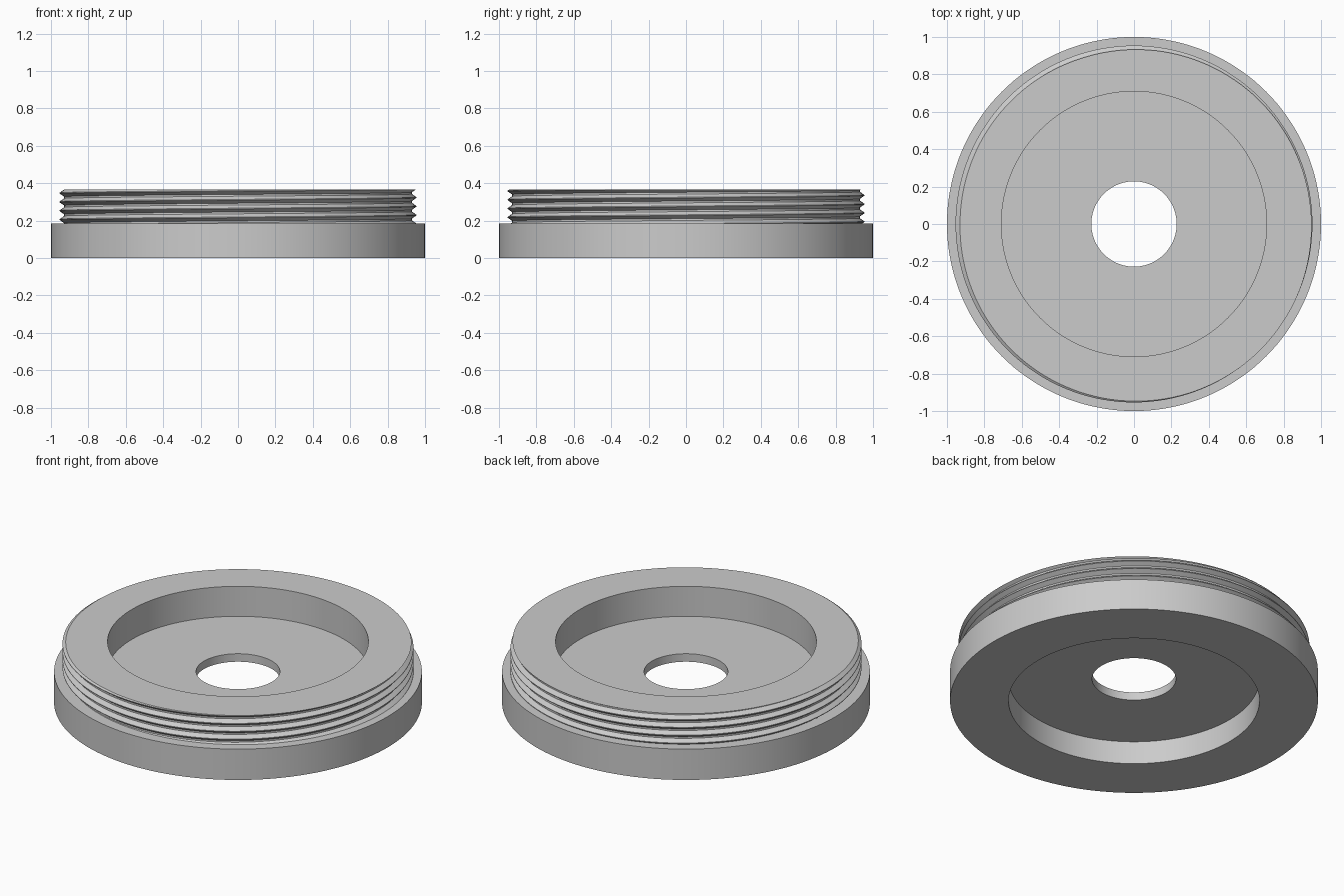
import bpy
import bmesh
from math import cos, sin, pi, floor

cube = bpy.data.objects.get("Cube")
if cube:
    bpy.data.objects.remove(cube, do_unlink=True)

SEGMENTS = 144
SHOULDER, TOP = 0.185, 0.365          # heights of flange top and collar top
PITCH, CREST, ROOT = 0.047, 0.954, 0.93
START = 0.182                         # height of a crest at angle zero
BREAKS = (0.04, 0.40, 0.60, 0.96)     # corners of one thread turn

# Fixed part of the cross-section: recess, web with bore, underside, flange
SECTION = [(0.709, TOP), (0.709, SHOULDER), (0.228, SHOULDER), (0.228, 0.137),
           (0.682, 0.137), (0.682, 0), (1, 0), (1, SHOULDER)]


def thread_radius(phase):
    """Radius of the V thread with small flats on crest and root."""
    d = phase - floor(phase)
    d = min(d, 1 - d)
    t = min(max((d - BREAKS[0]) / (BREAKS[1] - BREAKS[0]), 0), 1)
    return CREST + (ROOT - CREST) * t


def cross_section(turn):
    """Closed section at a fraction of a turn, thread rows rising helically."""
    points = []
    for k in range(-2, 6):
        for b in BREAKS:
            z = START + PITCH * (k + b + turn)
            z = min(max(z, SHOULDER), TOP)
            points.append((thread_radius((z - START) / PITCH - turn), z))
    return points + SECTION


# Sweep the section round the axis
bm = bmesh.new()
columns = []
for i in range(SEGMENTS + 1):
    turn = i / SEGMENTS
    a = 2 * pi * turn
    columns.append([bm.verts.new((r * cos(a), r * sin(a), z))
                    for r, z in cross_section(turn)])
for c0, c1 in zip(columns, columns[1:]):
    for j in range(len(c0)):
        n = (j + 1) % len(c0)
        bm.faces.new((c0[j], c1[j], c1[n], c0[n]))
bmesh.ops.remove_doubles(bm, verts=bm.verts, dist=0.0002)
bmesh.ops.recalc_face_normals(bm, faces=bm.faces)

mesh = bpy.data.meshes.new("threaded_ring_cap")
bm.to_mesh(mesh)
bm.free()
cap = bpy.data.objects.new("threaded_ring_cap", mesh)
bpy.context.collection.objects.link(cap)

# Plain grey material
grey = bpy.data.materials.new("plain_grey")
grey.use_nodes = True
colour = (0.6, 0.6, 0.6, 1)
grey.diffuse_color = colour
grey.node_tree.nodes["Principled BSDF"].inputs["Base Color"].default_value = colour
mesh.materials.append(grey)

# Smooth round walls, crisp edges
bpy.ops.object.select_all(action="DESELECT")
cap.select_set(True)
bpy.context.view_layer.objects.active = cap
bpy.ops.object.shade_smooth_by_angle(angle=pi / 6)
